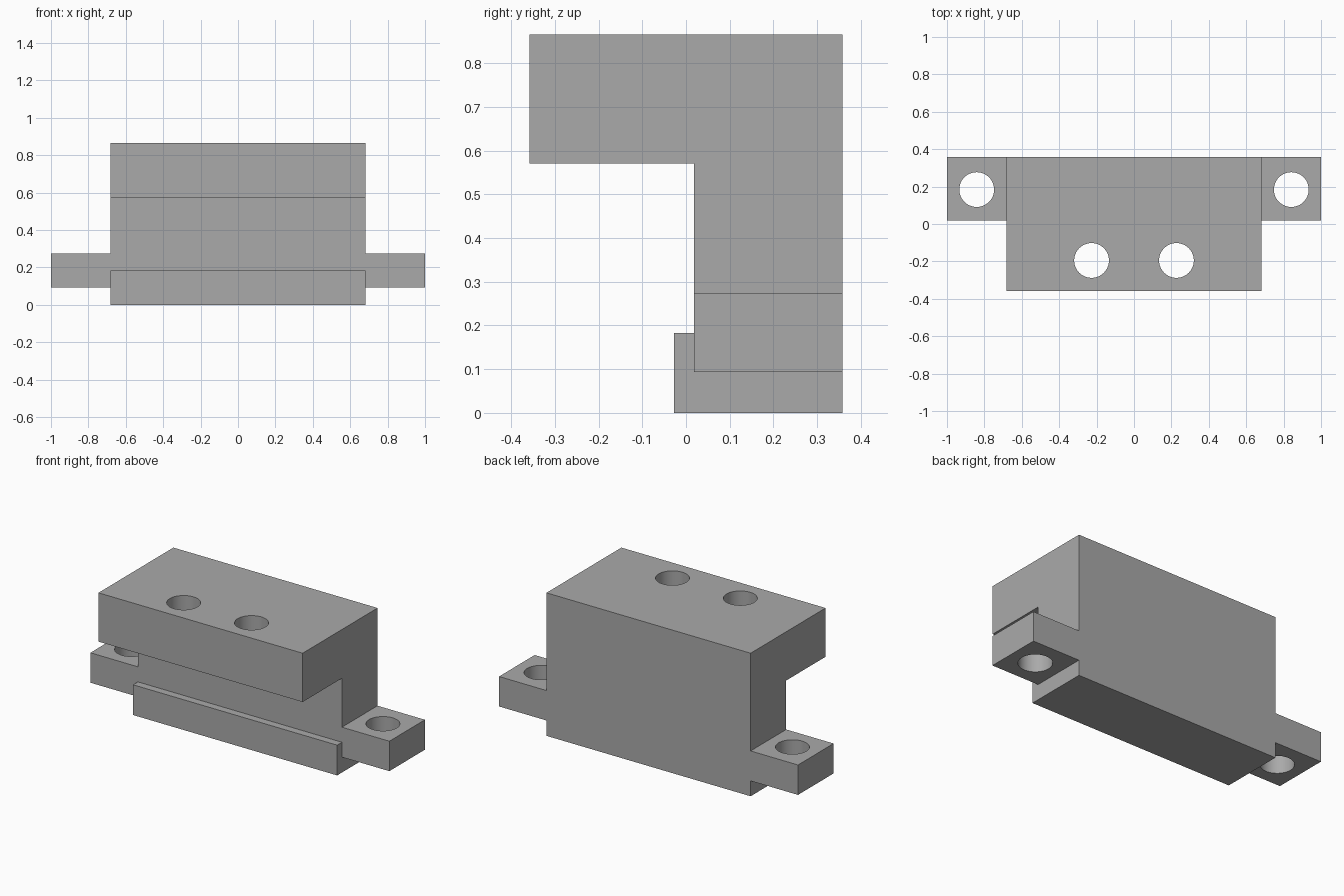
import bpy
import bmesh

cube = bpy.data.objects.get("Cube")
if cube:
    bpy.data.objects.remove(cube, do_unlink=True)

grey = bpy.data.materials.new("plain grey")
grey.use_nodes = True
colour = (0.4, 0.4, 0.4, 1)
grey.diffuse_color = colour
grey.node_tree.nodes["Principled BSDF"].inputs["Base Color"].default_value = colour

HALF_BODY = 0.683
FRONT, BACK = 0.018, 0.358
HOLE_RADIUS = 0.093


def add_object(name, bm):
    bmesh.ops.recalc_face_normals(bm, faces=bm.faces)
    mesh = bpy.data.meshes.new(name)
    bm.to_mesh(mesh)
    bm.free()
    mesh.materials.append(grey)
    obj = bpy.data.objects.new(name, mesh)
    bpy.context.collection.objects.link(obj)
    return obj


def extrude_profile(name, profile, x0, x1):
    """Sweep a (y, z) outline along x."""
    bm = bmesh.new()
    face = bm.faces.new([bm.verts.new((x0, y, z)) for y, z in profile])
    swept = bmesh.ops.extrude_face_region(bm, geom=[face])["geom"]
    verts = [v for v in swept if isinstance(v, bmesh.types.BMVert)]
    bmesh.ops.translate(bm, verts=verts, vec=(x1 - x0, 0, 0))
    return add_object(name, bm)


def drill(obj, x, y):
    """Cut a vertical round hole through the part."""
    bm = bmesh.new()
    bmesh.ops.create_cone(bm, cap_ends=True, segments=48,
                          radius1=HOLE_RADIUS, radius2=HOLE_RADIUS, depth=3)
    cutter = add_object(obj.name + "_hole_cutter", bm)
    cutter.location = (x, y, 0.5)
    cutter.hide_render = True
    cutter.hide_viewport = True
    cut = obj.modifiers.new("hole", 'BOOLEAN')
    cut.operation = 'DIFFERENCE'
    cut.solver = 'EXACT'
    cut.object = cutter
    bpy.context.view_layer.update()
    # Bake the cut so no helper remains
    graph = bpy.context.evaluated_depsgraph_get()
    mesh = bpy.data.meshes.new_from_object(obj.evaluated_get(graph))
    obj.modifiers.clear()
    obj.data = mesh
    bpy.data.objects.remove(cutter, do_unlink=True)


# Body: overhanging head, upright web and foot with a raised front lip
body = extrude_profile("bracket_body", [
    (-0.028, 0), (BACK, 0), (BACK, 0.865), (-0.358, 0.865),
    (-0.358, 0.57), (FRONT, 0.57), (FRONT, 0.183), (-0.028, 0.183),
], -HALF_BODY, HALF_BODY)
parts = [body]

# Mounting ears and the hole pairs
ear_outline = [(FRONT, 0.093), (BACK, 0.093), (BACK, 0.274), (FRONT, 0.274)]
for side, name in ((1, "left_ear"), (-1, "right_ear")):
    ear = extrude_profile(name, ear_outline, side * HALF_BODY, side)
    drill(ear, side * 0.841, 0.184)
    drill(body, side * 0.227, -0.195)
    parts.append(ear)

# Smooth hole walls, sharp edges elsewhere
bpy.ops.object.select_all(action='DESELECT')
for part in parts:
    part.select_set(True)
bpy.context.view_layer.objects.active = body
bpy.ops.object.shade_smooth_by_angle(angle=0.5)
